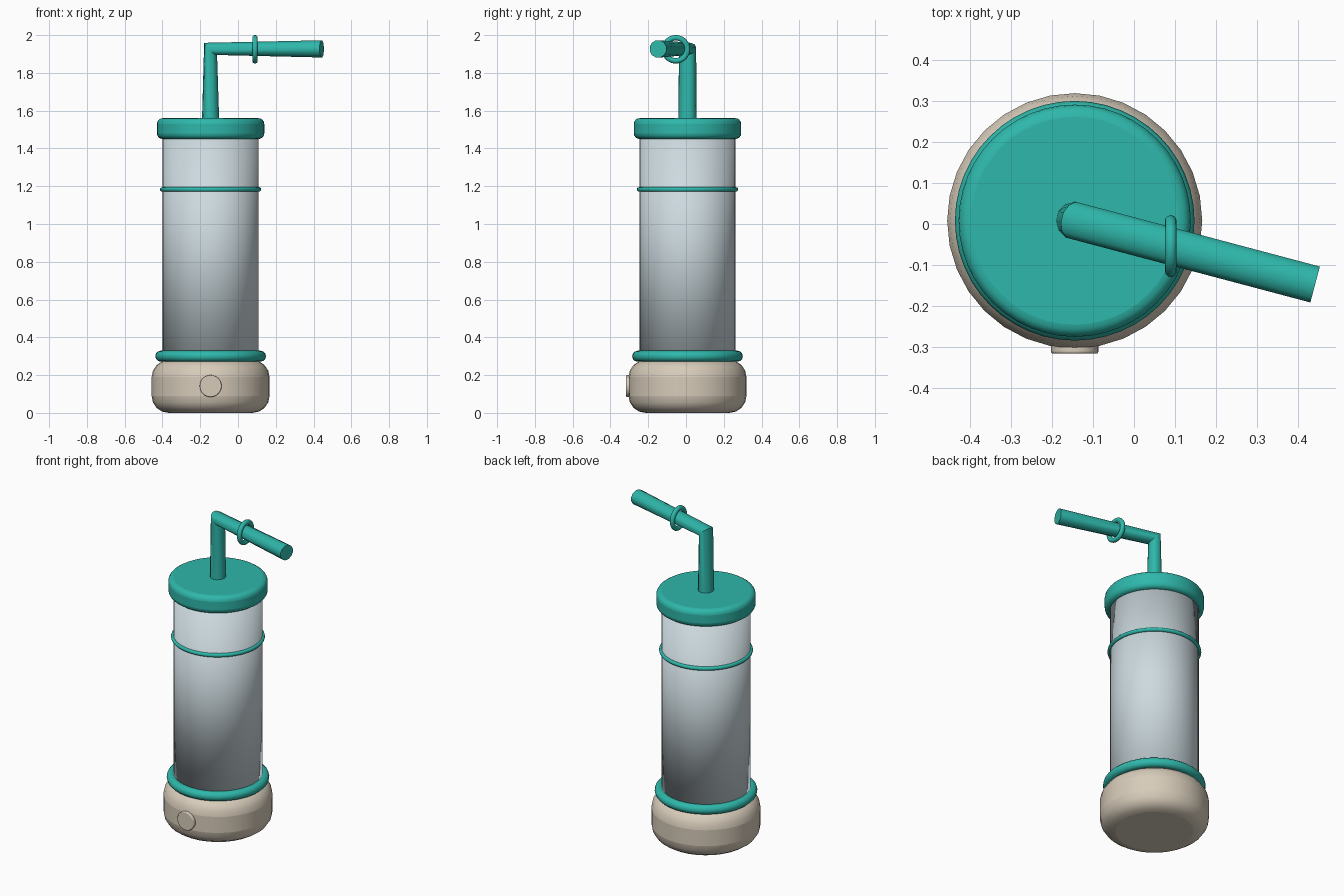
import bpy, math

if "Cube" in bpy.data.objects:
    bpy.data.objects.remove(bpy.data.objects["Cube"])

CX, CY = -0.145, 0.008   # axis of the bottle


def mat(name, rgb):
    m = bpy.data.materials.new(name)
    m.diffuse_color = (*rgb, 1)
    m.use_nodes = True
    m.node_tree.nodes["Principled BSDF"].inputs["Base Color"].default_value = m.diffuse_color
    return m


TEAL = mat("teal", (0.028, 0.475, 0.405))
BEIGE = mat("warm_beige", (0.68, 0.60, 0.49))
GLASS = mat("pale_glass", (0.61, 0.70, 0.74))


def finish(name, m, angle=40):
    o = bpy.context.object
    o.name = o.data.name = name
    o.data.materials.append(m)
    if angle is None:
        bpy.ops.object.shade_smooth()
    else:
        bpy.ops.object.shade_smooth_by_angle(angle=math.radians(angle))
    return o


def cylinder(name, m, r, z0, z1, bevel=0, segs=4, sides=32, angle=40):
    bpy.ops.mesh.primitive_cylinder_add(vertices=sides, radius=r, depth=z1 - z0,
                                        location=(CX, CY, (z0 + z1) / 2))
    o = finish(name, m, angle)
    if bevel:
        b = o.modifiers.new("rounding", 'BEVEL')
        b.width, b.segments = bevel, segs
        b.limit_method, b.angle_limit = 'ANGLE', math.radians(50)
        bpy.ops.object.modifier_apply(modifier="rounding")
        bpy.ops.object.shade_smooth_by_angle(angle=math.radians(40))
    return o


def ring(name, m, major, minor, loc, rot=(0, 0, 0)):
    bpy.ops.mesh.primitive_torus_add(major_radius=major, minor_radius=minor,
                                     major_segments=48, minor_segments=12,
                                     location=loc, rotation=rot)
    return finish(name, m, 60)


# Bottle: rounded base, glass body (fully smooth shaded), lid
cylinder("base", BEIGE, 0.312, 0.0, 0.28, bevel=0.09, segs=4)
cylinder("glass_body", GLASS, 0.254, 0.24, 1.48, sides=48, angle=None)
cylinder("lid", TEAL, 0.284, 1.45, 1.56, bevel=0.03, segs=4, sides=48)

# Trim rings around the body
ring("lower_ring", TEAL, 0.264, 0.029, (CX, CY, 0.30))
ring("upper_ring", TEAL, 0.256, 0.012, (CX, CY, 1.183))

# Front button
button = cylinder("button", BEIGE, 0.058, 0.0, 0.036, bevel=0.005, segs=3)
button.location = (CX, -0.299, 0.142)
button.rotation_euler = (math.pi / 2, 0, 0)

# Bent straw: swept tube with a sharp elbow
curve = bpy.data.curves.new("straw", 'CURVE')
curve.dimensions = '3D'
curve.bevel_depth, curve.bevel_resolution = 0.047, 4
curve.use_fill_caps = True
path = [(CX, CY, 1.50), (CX, CY, 1.927), (0.443, -0.148, 1.927)]
spline = curve.splines.new('POLY')
spline.points.add(len(path) - 1)
for p, co in zip(spline.points, path):
    p.co = (*co, 1)
straw = bpy.data.objects.new("straw", curve)
bpy.context.collection.objects.link(straw)
bpy.ops.object.select_all(action='DESELECT')
straw.select_set(True)
bpy.context.view_layer.objects.active = straw
bpy.ops.object.convert(target='MESH')
finish("straw", TEAL)

# Loose ring on the straw
ring("straw_ring", TEAL, 0.061, 0.0145, (0.09, -0.054, 1.925), (0, math.pi / 2, 0))
